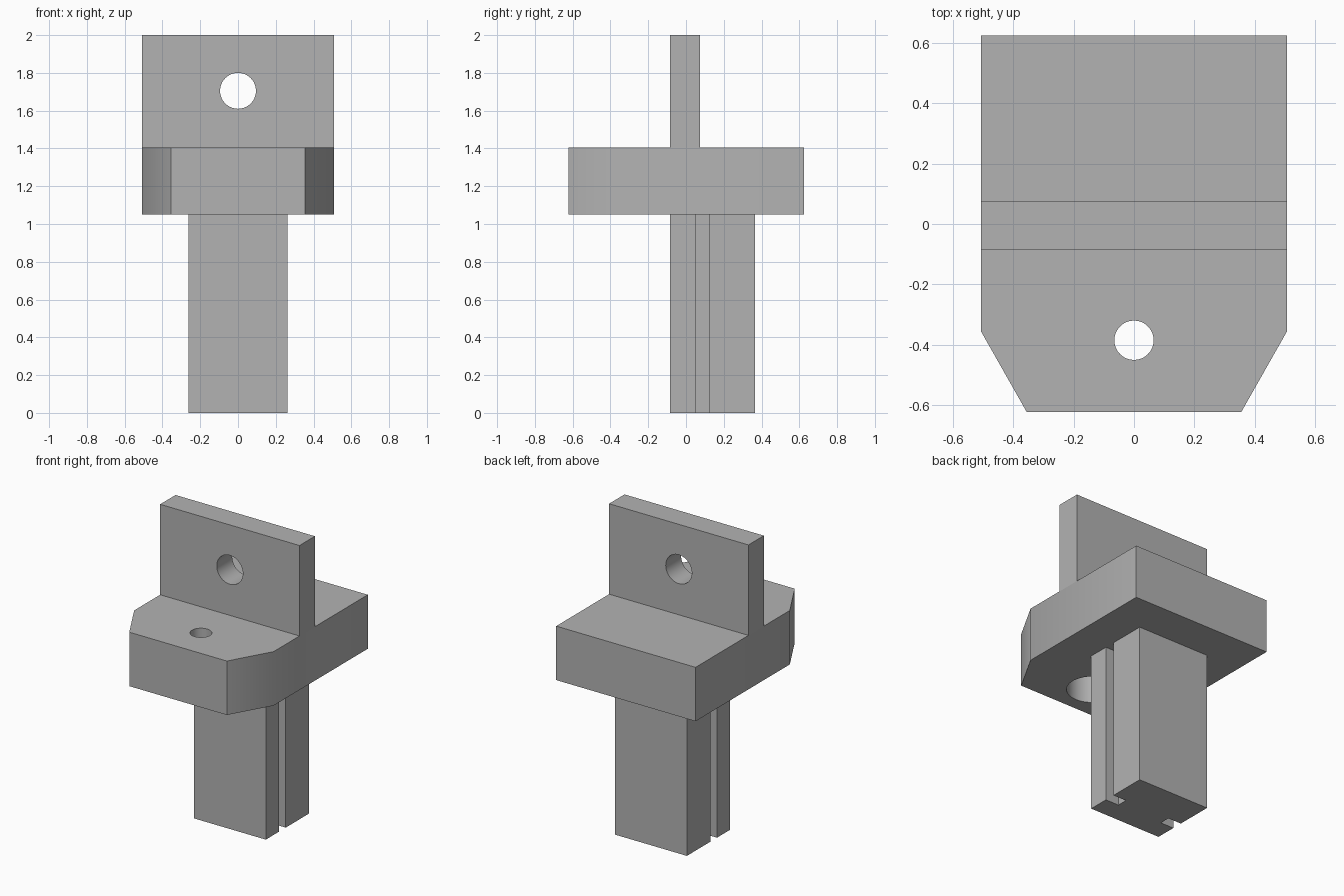
import bpy
import bmesh
from math import radians
from mathutils import Matrix

default = bpy.data.objects.get("Cube")
if default:
    bpy.data.objects.remove(default, do_unlink=True)

# Single grey material
grey = bpy.data.materials.new("plain grey")
grey.use_nodes = True
grey.diffuse_color = (0.45, 0.45, 0.45, 1)
grey.node_tree.nodes["Principled BSDF"].inputs["Base Color"].default_value = grey.diffuse_color


def finish(name, bm):
    bmesh.ops.recalc_face_normals(bm, faces=bm.faces)
    mesh = bpy.data.meshes.new(name)
    bm.to_mesh(mesh)
    bm.free()
    mesh.materials.append(grey)
    obj = bpy.data.objects.new(name, mesh)
    bpy.context.collection.objects.link(obj)
    return obj


def prism(name, half, z0, z1):
    """Extrude a plan outline, given as its +x half and mirrored, from z0 to z1."""
    outline = half + [(-x, y) for x, y in reversed(half)]
    bm = bmesh.new()
    face = bm.faces.new([bm.verts.new((x, y, z0)) for x, y in outline])
    top = bmesh.ops.extrude_face_region(bm, geom=[face])["geom"]
    moved = [v for v in top if isinstance(v, bmesh.types.BMVert)]
    bmesh.ops.translate(bm, vec=(0, 0, z1 - z0), verts=moved)
    return finish(name, bm)


def drill(obj, centre, radius, depth, tilt=0):
    """Cut a round hole whose axis is z, tilted about x."""
    bm = bmesh.new()
    matrix = Matrix.Translation(centre) @ Matrix.Rotation(radians(tilt), 4, "X")
    bmesh.ops.create_cone(bm, cap_ends=True, segments=64, radius1=radius,
                          radius2=radius, depth=depth, matrix=matrix)
    cutter = finish("hole_cutter", bm)
    cutter.hide_render = True
    mod = obj.modifiers.new("hole", "BOOLEAN")
    mod.operation = "DIFFERENCE"
    mod.solver = "EXACT"
    mod.object = cutter
    bpy.context.view_layer.objects.active = obj
    bpy.ops.object.modifier_apply(modifier=mod.name)
    bpy.data.objects.remove(cutter, do_unlink=True)


BASE, TOP = 1.05, 1.405
WIDE = 0.507
FRONT = -0.085

# Stem with a groove down each side
stem = prism("grooved_stem", [
    (0.262, FRONT), (0.262, 0.052), (0.165, 0.052),
    (0.165, 0.122), (0.262, 0.122), (0.262, 0.365)], 0, BASE)

# Plate with clipped front corners and a counterbored hole
plate = prism("plate", [(0.355, -0.623), (WIDE, -0.355), (WIDE, 0.625)], BASE, TOP)
drill(plate, (0, -0.385, 1.2), 0.065, 1)
drill(plate, (0, -0.385, BASE), 0.155, 0.4)

# Upright tab with a cross hole
tab = prism("upright_tab", [(WIDE, FRONT), (WIDE, 0.075)], TOP, 2)
drill(tab, (0, 0, 1.705), 0.095, 1, tilt=90)

# Smooth the bores and the clipped corners, keep other edges sharp
for obj in (stem, plate, tab):
    bpy.ops.object.select_all(action="DESELECT")
    obj.select_set(True)
    bpy.context.view_layer.objects.active = obj
    bpy.ops.object.shade_smooth_by_angle(angle=radians(35))
